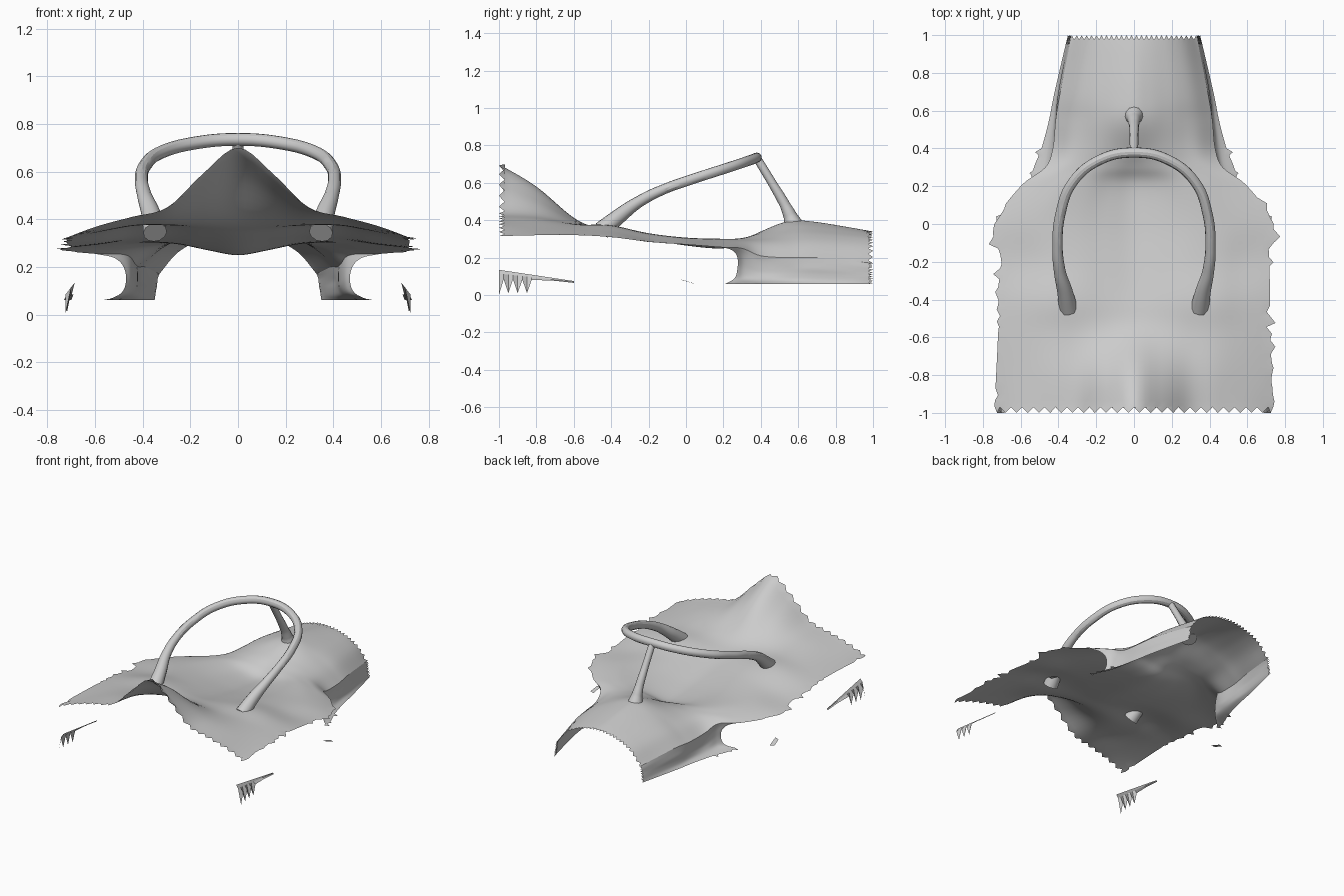
import bpy, random
from mathutils import Vector

if "Cube" in bpy.data.objects:
    bpy.data.objects.remove(bpy.data.objects["Cube"])

random.seed(4)


def catmull(pts, n):
    """Smooth resampling of a point list, n steps per span."""
    p = [pts[0] * 2 - pts[1]] + pts + [pts[-1] * 2 - pts[-2]]
    out = []
    for i in range(1, len(p) - 2):
        a, b, c, d = p[i - 1:i + 3]
        for k in range(n):
            t = k / n
            out.append(0.5 * (2 * b + (c - a) * t + (2 * a - 5 * b + 4 * c - d) * t * t
                              + (3 * b - a - 3 * c + d) * t ** 3))
    return out + [pts[-1].copy()]


def smooth_rows(rows, nu, nv):
    rows = [catmull([Vector(p) for p in r], nu) for r in rows]
    cols = [catmull(list(c), nv) for c in zip(*rows)]
    return [list(r) for r in zip(*cols)]


def sheet(name, rows, smooth=True, flip=False):
    w = len(rows[0])
    faces = []
    for j in range(len(rows) - 1):
        for i in range(w - 1):
            f = (j * w + i, j * w + i + 1, (j + 1) * w + i + 1, (j + 1) * w + i)
            faces.append(f[::-1] if flip else f)
    me = bpy.data.meshes.new(name)
    me.from_pydata([p for r in rows for p in r], [], faces)
    if smooth:
        me.shade_smooth()
    ob = bpy.data.objects.new(name, me)
    bpy.context.collection.objects.link(ob)
    return ob


def mirror(ob):
    m = ob.modifiers.new("mirror", "MIRROR")
    m.use_clip = False
    m.use_mirror_merge = False


def saw(rows):
    """Ragged cut along the front and rear rows."""
    for i in range(len(rows[0])):
        if i % 2:
            if rows[0][i].y < -0.9:
                rows[0][i].y += 0.03
            if rows[-1][i].y > 0.9:
                rows[-1][i].y -= 0.025


# Upper skin: station y, half width, heights from centre to edge
stations = [
    (-1.0, .74, (.70, .59, .45, .41, .37, .315)),
    (-.8, .73, (.58, .51, .43, .40, .36, .32)),
    (-.58, .72, (.40, .39, .38, .375, .35, .32)),
    (-.4, .72, (.345, .355, .37, .37, .34, .31)),
    (-.2, .72, (.30, .315, .33, .325, .30, .285)),
    (0.0, .74, (.265, .285, .305, .305, .29, .27)),
    (.2, .60, (.25, .27, .295, .30, .28, .255)),
    (.3, .47, (.29, .30, .305, .30, .285, .25)),
    (.4, .43, (.34, .335, .325, .305, .275, .21)),
    (.55, .415, (.395, .38, .35, .315, .27, .20)),
    (.7, .39, (.39, .375, .35, .32, .275, .20)),
    (1.0, .33, (.34, .335, .32, .295, .25, .17)),
]
rows = []
for y, w, zs in stations:
    half = [(w * k / 5, y, z) for k, z in enumerate(zs)]
    rows.append([(-x, yy, z) for x, yy, z in half[:0:-1]] + half)
skin = smooth_rows(rows, 5, 6)
saw(skin)
for r in skin:
    if r[0].y < 0.15:
        for i, s in ((0, -1), (-1, 1)):
            if random.random() < 0.45:
                r[i].x += s * random.uniform(-.02, .03)
                r[i].y = max(-1, r[i].y + random.uniform(-.01, .01))
sheet("upper_skin", skin)

# Side walls: C shaped sections running from the undercut to the rear
walls = [
    [(.60, .2, .255), (.52, .25, .238), (.48, .275, .20), (.47, .275, .14), (.49, .26, .09), (.55, .21, .06)],
    [(.47, .3, .25), (.455, .31, .22), (.447, .315, .18), (.447, .315, .13), (.465, .31, .085), (.53, .30, .06)],
    [(.43, .4, .21), (.425, .4, .18), (.425, .4, .14), (.43, .4, .11), (.45, .4, .08), (.49, .4, .06)],
    [(.415, .55, .20), (.415, .55, .17), (.415, .55, .14), (.417, .55, .11), (.425, .55, .08), (.45, .55, .06)],
    [(.39, .7, .20), (.395, .7, .17), (.40, .7, .14), (.40, .7, .11), (.405, .7, .08), (.42, .7, .06)],
    [(.33, 1, .17), (.337, 1, .15), (.34, 1, .12), (.344, 1, .1), (.347, 1, .08), (.35, 1, .06)],
]
wall = smooth_rows(walls, 4, 6)
saw(wall)
for r in wall[:12]:
    if random.random() < 0.5:
        r[-1].x += random.uniform(-.015, .03)
mirror(sheet("side_wall", wall))

# Loose ragged floor slivers under the outer edges
n = 16
sliver = []
for k in range(n + 1):
    t = k / n
    y = -1 + .4 * t
    drop = .085 - .01 * t
    if k % 2 == 0 and t < .4:
        drop = .01
    sliver.append([Vector((.685 + .015 * t, y, .135 - .06 * t)),
                   Vector((.70, y, .115 - .045 * t)),
                   Vector((.725 - .02 * t, y, min(drop, .11 - .045 * t)))])
sliver[0][2].z = 0
mirror(sheet("floor_sliver", sliver, False))
chip = [[Vector((.69, -.03, .085)), Vector((.72, -.02, .08))],
        [Vector((.70, .05, .06)), Vector((.73, .04, .062))]]
mirror(sheet("floor_chip", chip, False))


def tube(name, pts):
    """Round bar through (x, y, z, radius) points."""
    cu = bpy.data.curves.new(name, "CURVE")
    cu.dimensions = "3D"
    cu.bevel_depth = 1.0
    cu.bevel_resolution = 4
    cu.use_fill_caps = True
    cu.resolution_u = 8
    sp = cu.splines.new("BEZIER")
    sp.bezier_points.add(len(pts) - 1)
    for b, (x, y, z, r) in zip(sp.bezier_points, pts):
        b.co = (x, y, z)
        b.radius = r
        b.handle_left_type = b.handle_right_type = "AUTO"
    ob = bpy.data.objects.new(name, cu)
    bpy.context.collection.objects.link(ob)
    bpy.ops.object.select_all(action="DESELECT")
    ob.select_set(True)
    bpy.context.view_layer.objects.active = ob
    bpy.ops.object.convert(target="MESH")
    bpy.ops.object.shade_smooth_by_angle()


# Protective hoop and its centre strut
half = [(.348, -.45, .345, .05), (.365, -.36, .42, .041), (.393, -.25, .50, .031),
        (.405, -.12, .565, .027), (.39, .05, .625, .027), (.325, .22, .68, .027),
        (.18, .34, .72, .027)]
tube("hoop", half + [(0, .378, .735, .027)] + [(-x, y, z, r) for x, y, z, r in half[::-1]])
tube("centre_strut", [(0, .378, .735, .022), (0, .46, .60, .023), (0, .53, .48, .028),
                      (0, .556, .425, .036), (0, .575, .375, .052)])
